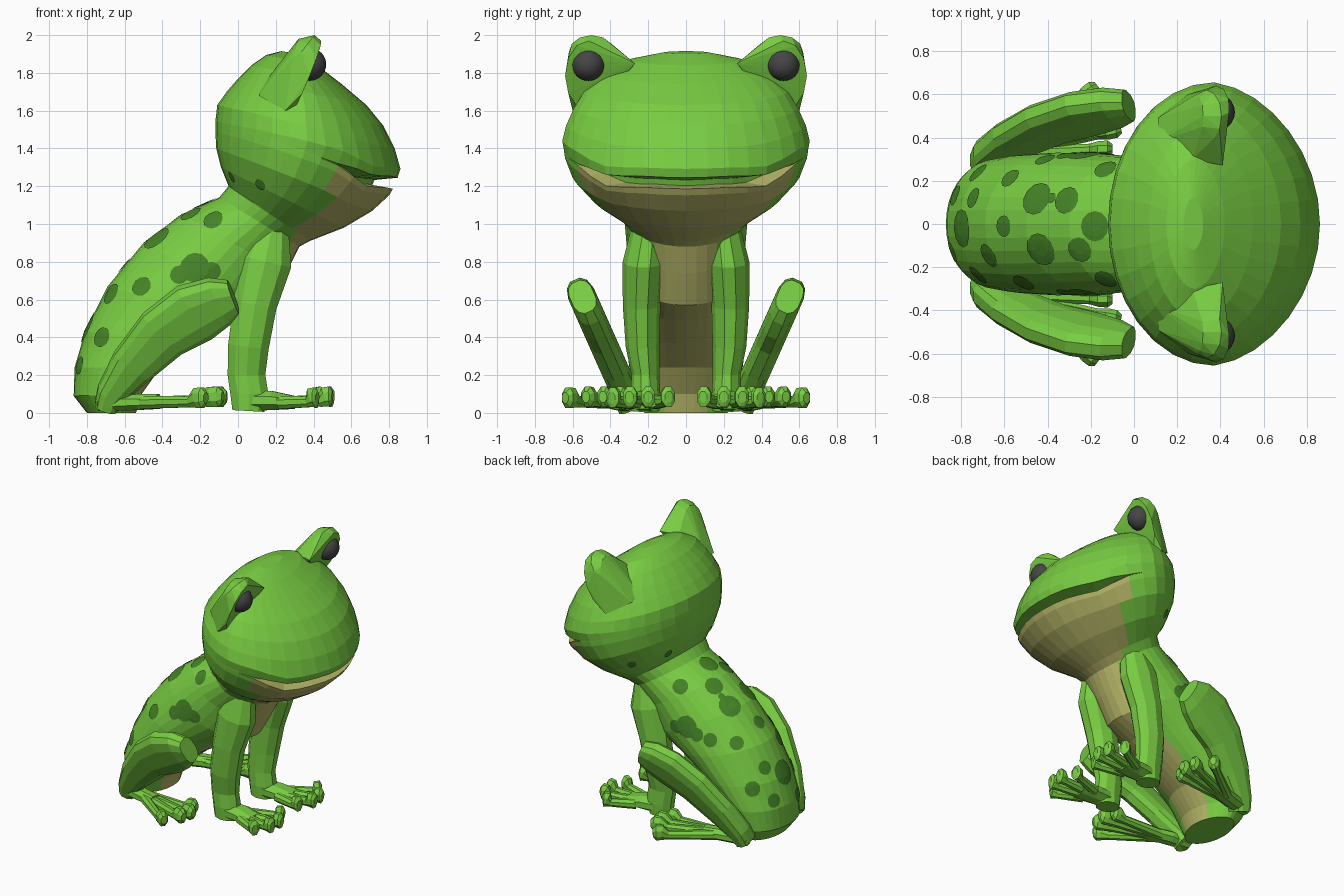
import bpy, bmesh, math
from mathutils import Vector
from mathutils.bvhtree import BVHTree

if "Cube" in bpy.data.objects:
    bpy.data.objects.remove(bpy.data.objects["Cube"])

def material(name, rgb):
    m = bpy.data.materials.new(name)
    m.diffuse_color = (*rgb, 1)
    m.use_nodes = True
    m.node_tree.nodes["Principled BSDF"].inputs["Base Color"].default_value = m.diffuse_color
    return m

GREEN = material("leaf_green", (0.19, 0.61, 0.055))
DARK = material("spot_green", (0.06, 0.23, 0.02))
TAN = material("belly_tan", (0.47, 0.47, 0.14))
BLACK = material("eye_dark", (0.06, 0.06, 0.06))
Z = Vector((0, 0, 1))

def finish(bm, name, mats, mirror=False):
    bmesh.ops.recalc_face_normals(bm, faces=bm.faces)
    me = bpy.data.meshes.new(name)
    bm.to_mesh(me)
    bm.free()
    for m in mats:
        me.materials.append(m)
    ob = bpy.data.objects.new(name, me)
    bpy.context.collection.objects.link(ob)
    if mirror:
        mod = ob.modifiers.new("mirror", 'MIRROR')
        mod.use_axis = (False, True, False)
        mod.use_mirror_merge = False
    return ob

def loft(bm, rings, paint=None):
    vs = [[bm.verts.new(p) for p in r] for r in rings]
    n = len(vs[0])
    for k in range(len(vs) - 1):
        for i in range(n):
            j = (i + 1) % n
            f = bm.faces.new((vs[k][i], vs[k][j], vs[k + 1][j], vs[k + 1][i]))
            if paint:
                f.material_index = paint(k, i)
    bm.faces.new(vs[0][::-1])
    bm.faces.new(vs[-1])

def tube(bm, pts, radii, side=None, n=8, power=1.0):
    pts = [Vector(p) for p in pts]
    box = lambda v: math.copysign(abs(v) ** power, v)
    rings = []
    for k, p in enumerate(pts):
        t = (pts[min(k + 1, len(pts) - 1)] - pts[max(k - 1, 0)]).normalized()
        s = Vector(side).normalized() if side else Z.cross(t).normalized()
        u = t.cross(s).normalized()
        a, b = radii[k]
        angs = [2 * math.pi * (i + 0.5) / n for i in range(n)]
        rings.append([p + u * a * 1.05 * box(math.cos(q)) + s * b * 1.05 * box(math.sin(q)) for q in angs])
    loft(bm, rings)

# --- torso and head: rings given as back x,z / front x,z / half width / tan angle
N = 32
BODY = [(-.80, 0, -.54, 0, .22, 32), (-.87, .09, -.51, .10, .27, 32),
        (-.865, .24, -.41, .24, .30, 32), (-.81, .43, -.22, .37, .32, 32),
        (-.69, .67, -.02, .49, .33, 32), (-.50, .90, .16, .57, .325, 32),
        (-.30, 1.05, .255, .74, .315, 32), (-.10, 1.14, .325, .88, .325, 45)]
JAW = [(-.05, 1.20, .38, .91, .36, 56), (-.09, 1.30, .56, .98, .50, 56),
       (-.115, 1.40, .71, 1.07, .60, 67), (-.12, 1.49, .80, 1.155, .64, 67)]
LIP = (-.12, 1.51, .82, 1.19, .645, 67)
SKULL = [(-.12, 1.54, .86, 1.295, .655, 0),
         (-.11, 1.63, .83, 1.40, .635, 0), (-.06, 1.70, .77, 1.52, .595, 0),
         (0, 1.77, .68, 1.63, .54, 0), (.07, 1.84, .55, 1.74, .45, 0),
         (.15, 1.895, .42, 1.84, .30, 0), (.23, 1.915, .32, 1.90, .12, 0)]

def section(row, bow=0.0, inset=0.0, gap=-1.0):
    """bow bends the ring into a smile; gap opens the mouth towards the front"""
    bx, bz, fx, fz, w, _ = row
    out = []
    for i in range(N):
        a = 2 * math.pi * i / N
        c, s = math.cos(a), math.sin(a)
        f = min(1, max(0, (c - 0.36) / 0.3))
        k = 1 - inset * f
        t = 0.5 + 0.5 * c * k
        z = bz + (fz - bz) * (0.5 + 0.5 * c)
        z += bow * (0.03 * s * s - 0.05 * math.exp(-((c - 0.7) / 0.19) ** 2))
        p = Vector((bx + (fx - bx) * t, w * s * k * (1 - 0.10 * max(0, c)), z))
        if gap >= 0:
            p += Vector((0.025 * f, 0, 0.055 * f + 0.004)) * gap
        out.append(p)
    return out

inner = LIP[:5] + (0,)
rows = BODY + JAW + [LIP, inner, inner, inner] + SKULL
bows = [0] * (len(rows) - len(SKULL) - 7) + [0, .3, .8, 1, 1, 1, 1, .7, .2] + [0] * 5
L = len(BODY) + len(JAW)
mouth = {L: (0, 0), L + 1: (.25, .3), L + 2: (.25, .8), L + 3: (0, 1)}
rings = [section(r, bows[k], *mouth.get(k, (0, -1))) for k, r in enumerate(rows)]

def paint(k, i):
    a = (i + 0.5) * 360 / N
    return 1 if min(a, 360 - a) < rows[k][5] else 0

bm = bmesh.new()
loft(bm, rings, paint)
bmesh.ops.recalc_face_normals(bm, faces=bm.faces)
tree = BVHTree.FromBMesh(bm)
finish(bm, "body_and_head", [GREEN, TAN])

# --- spots: thin discs laid on the skin
bm = bmesh.new()

def spot(origin, direction, r):
    loc, n, _, _ = tree.ray_cast(Vector(origin), Vector(direction))
    if loc is None:
        return
    ref = Vector((0, 1, 0)) if abs(n.y) < 0.8 else Vector((1, 0, 0))
    b = n.cross(ref).normalized()
    c = n.cross(b)

    def place(q, rad):
        p, pn, _, _ = tree.find_nearest(loc + (b * math.cos(q) + c * math.sin(q)) * rad)
        return bm.verts.new(p + pn * 0.006)
    m = 12
    circ = [[place(2 * math.pi * i / m, r * f) for i in range(m)] for f in (0.4, 0.7, 1)]
    bm.faces.new(circ[0])
    for inner, outer in zip(circ, circ[1:]):
        for i in range(m):
            j = (i + 1) % m
            bm.faces.new((inner[i], outer[i], outer[j], inner[j]))

for x, y, r in [(-.74, .12, .05), (-.57, .21, .05), (-.45, .12, .08), (-.31, .11, .065),
                (-.18, -.01, .07), (-.25, -.12, .06), (-.43, -.12, .08), (-.60, -.01, .05),
                (-.67, -.145, .06), (-.51, -.27, .055), (-.38, .12, .025), (-.41, .295, .05)]:
    spot((x, y, 3), (0, 0, -1), r)
for x, z, r in [(-.72, .40, .055), (-.13, 1.02, .055), (-.23, .77, .08), (-.31, .73, .05),
                (-.14, .75, .05), (.12, 1.21, .032), (-.03, 1.25, .032)]:
    for s in (-1, 1):
        spot((x, s * 2, z), (0, -s, 0), r)
for y, z, r in [(-.02, .45, .09), (.13, .30, .05), (-.13, .25, .05)]:
    spot((-2, y, z), (1, 0, 0), r)
finish(bm, "back_spots", [DARK])

# --- eye bumps: hull of a tilted socket ring and a rounder rear ring
bm = bmesh.new()
for i in range(12):
    a = 2 * math.pi * i / 12
    c, s = math.cos(a), math.sin(a)
    bm.verts.new((.365 + .075 * c + .015 * s, .515 + .125 * s, 1.785 + .185 * c))
    bm.verts.new((.335 + .07 * c, .50 + .12 * s, 1.91 + .09 * c))
    bm.verts.new((.29 + .03 * c, .50 + .10 * s, 1.88 + .10 * c))
for p in [(.11, .38, 1.71), (.11, .49, 1.68), (.25, .60, 1.60), (.41, .27, 1.85), (.27, .30, 1.85)]:
    bm.verts.new(p)
res = bmesh.ops.convex_hull(bm, input=bm.verts)
bmesh.ops.delete(bm, geom=list({v for v in res["geom_interior"] if isinstance(v, bmesh.types.BMVert)}), context='VERTS')
finish(bm, "eye_bumps", [GREEN], True)

# --- eyeballs
bm = bmesh.new()
bmesh.ops.create_uvsphere(bm, u_segments=20, v_segments=12, radius=.087)
bmesh.ops.translate(bm, verts=bm.verts, vec=(.38, .517, 1.845))
for f in bm.faces:
    f.smooth = True
finish(bm, "eyes", [BLACK], True)

def toe(bm, start, tip):
    a, b = Vector(start), Vector(tip)
    pts = [a.lerp(b, t) + Z * dz for t, dz in [(0, 0), (.5, -.01), (.76, -.015), (.87, .002), (.95, .002), (1, 0)]]
    tube(bm, pts, [(.035, .035), (.032, .029), (.03, .027), (.056, .038), (.056, .038), (.03, .022)])

# --- front legs with hands
bm = bmesh.new()
tube(bm, [(.18, .20, .98), (.145, .225, .80), (.09, .235, .57), (.055, .23, .35),
          (.045, .215, .20), (.06, .215, .10), (.055, .215, .01)],
     [(.09, .085), (.14, .105), (.115, .095), (.108, .085), (.10, .07), (.10, .075), (.085, .07)],
     side=(0, 1, 0), n=10)
tube(bm, [(.05, .215, .065), (.18, .22, .065), (.30, .235, .055)], [(.055, .07), (.052, .085), (.035, .09)])
for tip in [(.45, .09, .085), (.51, .20, .085), (.50, .30, .085), (.42, .395, .08)]:
    toe(bm, (.22, .16 + .4 * (tip[1] - .09), .055), tip)
finish(bm, "front_legs", [GREEN], True)

# --- hind legs: flat leaning folded leg, then long foot
bm = bmesh.new()
LEG = [(-.70, .03, .06), (-.675, .10, .075), (-.56, .25, .115), (-.40, .42, .145),
       (-.23, .53, .165), (-.10, .59, .135), (-.025, .615, .09)]
tube(bm, [(x, .275 + .445 * z, z) for x, z, h in LEG],
     [(h, .072 if k < 6 else .062) for k, (x, z, h) in enumerate(LEG)],
     side=(0, .915, -.40), n=12, power=.75)
tube(bm, [(-.74, .31, .045), (-.60, .33, .055), (-.42, .38, .06)], [(.035, .045), (.045, .06), (.04, .06)])
for tip in [(-.10, .35, .085), (-.06, .44, .085), (-.08, .53, .085), (-.17, .64, .08)]:
    toe(bm, (-.52, .33 + .15 * (tip[1] - .35), .055), tip)
finish(bm, "hind_legs", [GREEN], True)
